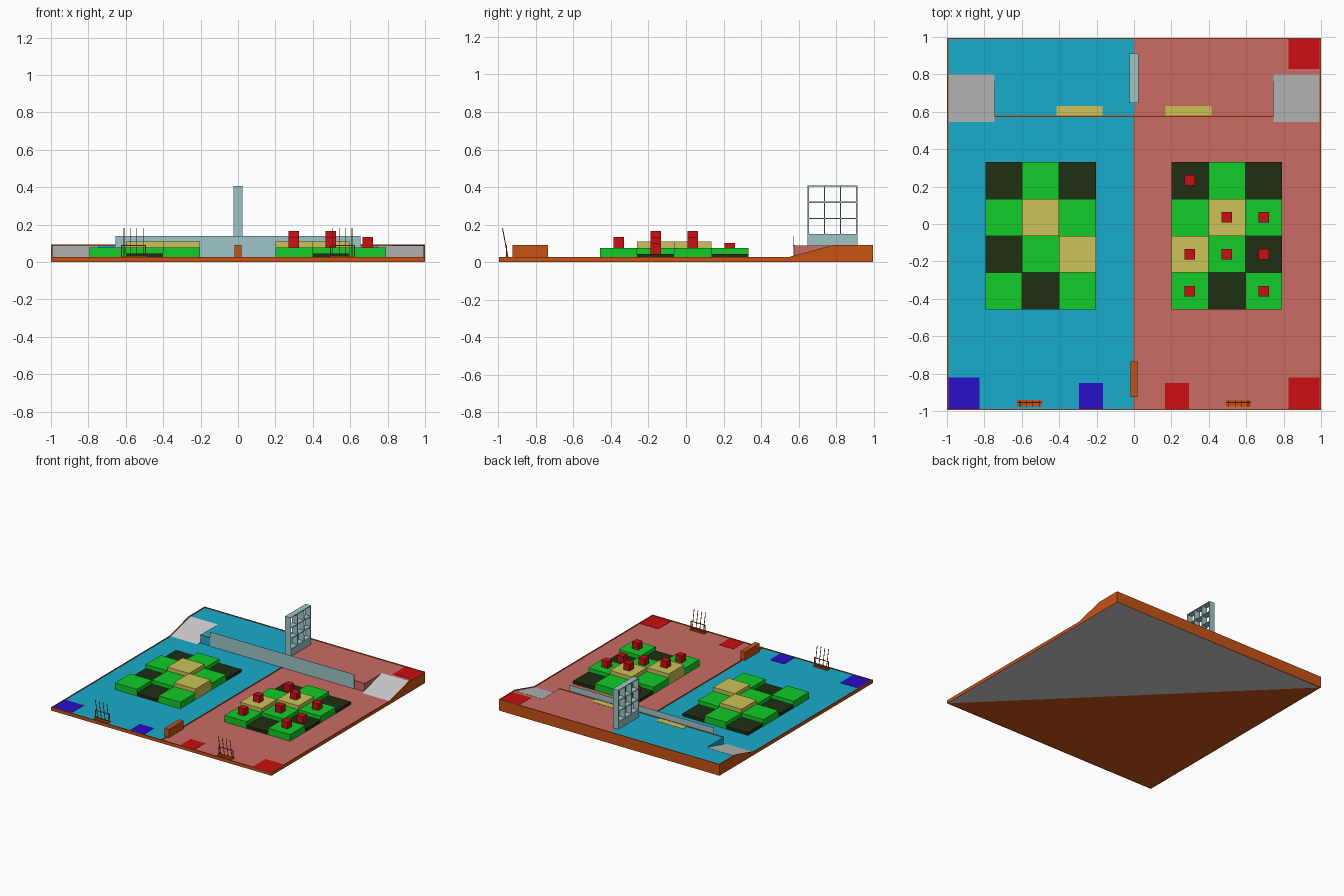
import bpy, bmesh
from mathutils import Vector

if "Cube" in bpy.data.objects:
    bpy.data.objects.remove(bpy.data.objects["Cube"])


def material(name, rgb):
    m = bpy.data.materials.new(name)
    lin = [((c / 255 + 0.055) / 1.055) ** 2.4 for c in rgb]
    m.diffuse_color = (*lin, 1)
    m.use_nodes = True
    m.node_tree.nodes["Principled BSDF"].inputs["Base Color"].default_value = m.diffuse_color
    return m


ORANGE = material("orange", (200, 82, 20))
BLUE = material("light_blue", (24, 172, 204))
PINK = material("pink", (202, 108, 100))
RED = material("red", (204, 14, 18))
NAVY = material("deep_blue", (42, 14, 200))
DARK = material("dark_green", (30, 46, 20))
GREEN = material("green", (18, 204, 40))
YELLOW = material("yellow", (204, 196, 88))
STEEL = material("pale_steel", (158, 198, 200))


def finish(name, bm, mat):
    bmesh.ops.recalc_face_normals(bm, faces=bm.faces)
    me = bpy.data.meshes.new(name)
    bm.to_mesh(me)
    bm.free()
    if mat:
        me.materials.append(mat)
    ob = bpy.data.objects.new(name, me)
    bpy.context.collection.objects.link(ob)
    return ob


def add_box(bm, x0, x1, y0, y1, z0, z1):
    vs = bmesh.ops.create_cube(bm, size=1)["verts"]
    bmesh.ops.scale(bm, vec=(abs(x1 - x0), y1 - y0, z1 - z0), verts=vs)
    bmesh.ops.translate(bm, vec=((x0 + x1) / 2, (y0 + y1) / 2, (z0 + z1) / 2), verts=vs)


def box(name, mat, *dims):
    bm = bmesh.new()
    add_box(bm, *dims)
    return finish(name, bm, mat)


def prism(name, mat, profile, x0, x1):
    """Extrude a (y, z) profile along x."""
    bm = bmesh.new()
    face = bm.faces.new([bm.verts.new((x0, y, z)) for y, z in profile])
    ext = bmesh.ops.extrude_face_region(bm, geom=[face])["geom"]
    moved = [v for v in ext if isinstance(v, bmesh.types.BMVert)]
    bmesh.ops.translate(bm, vec=(x1 - x0, 0, 0), verts=moved)
    return finish(name, bm, mat)


E = 0.995     # half depth
FLOOR = 0.022
DECK = 0.088
RIM = 0.007   # border thickness

# base slab and the grey half of its underside
box("base", ORANGE, -1 + RIM, 1 - RIM, -E, E, 0.001, 0.015)
bm = bmesh.new()
bm.faces.new([bm.verts.new(p) for p in ((1, -E, 0), (-1, E, 0), (1, E, 0))])
under = finish("underside_panel", bm, None)
if under.data.polygons[0].normal.z > 0:
    under.data.flip_normals()

# two mirrored halves: floor, raised deck, ramp, rim, rack
for s, side, floor_mat, pad_mat in ((-1, "left", BLUE, NAVY), (1, "right", PINK, RED)):
    def half(name, mat, x0, x1, *rest):
        return box(side + "_" + name, mat, s * x0, s * x1, *rest)

    inner = 1 - RIM
    half("floor", floor_mat, 0, inner, -E + RIM, 0.9, 0.012, FLOOR)
    half("deck", floor_mat, 0, 0.745, 0.575, E - RIM, FLOOR, DECK)
    half("deck_corner", floor_mat, 0.745, inner, 0.8, E - RIM, FLOOR, DECK)
    prism(side + "_ramp", None, [(0.545, FLOOR), (0.8, DECK + 0.001), (0.8, FLOOR)],
          s * 0.745, s * inner)
    prism(side + "_rim", ORANGE, [(-E, 0), (E, 0), (E, 0.093), (0.79, 0.093),
                                  (0.545, 0.027), (-E, 0.027)], s * inner, s)
    # coloured floor pads and deck marks
    half("corner_pad", pad_mat, 0.825, inner, -E + RIM, -0.82, FLOOR, FLOOR + 0.002)
    half("inner_pad", pad_mat, 0.165, 0.295, -E + RIM, -0.85, FLOOR, FLOOR + 0.002)
    half("deck_mark", YELLOW, 0.168, 0.414, 0.579, 0.63, DECK, DECK + 0.002)

    # pole rack: open frame with leaning poles
    bm = bmesh.new()
    x0, x1, t = 0.493, 0.625, 0.005
    xs = (x0, x1) if s > 0 else (-x1, -x0)
    for z in (0.028, 0.087):
        add_box(bm, *xs, -0.958, -0.953, z, z + t)
    add_box(bm, *xs, -0.975, -0.94, 0.022, 0.027)
    for x in (xs[0], xs[1] - t):
        add_box(bm, x, x + t, -0.958, -0.953, FLOOR, 0.09)
    finish(side + "_rack_frame", bm, ORANGE)
    bm = bmesh.new()
    foot, tip = Vector((0, -0.948, 0.024)), Vector((0, -0.977, 0.182))
    d = tip - foot
    for i in range(4):
        vs = bmesh.ops.create_cone(bm, cap_ends=True, segments=6, radius1=0.0025,
                                   radius2=0.0025, depth=d.length)["verts"]
        bmesh.ops.rotate(bm, verts=vs, matrix=d.to_track_quat('Z', 'Y').to_matrix())
        bmesh.ops.translate(bm, verts=vs,
                            vec=(foot + tip) / 2 + Vector((s * (0.507 + i * 0.0343), 0, 0)))
    finish(side + "_rack_poles", bm, ORANGE)

box("right_deck_pad", RED, 0.825, 1 - RIM, 0.83, E - RIM, DECK, DECK + 0.002)

# front and back rims, centre divider, deck edge strip
box("front_rim", ORANGE, -1, 1, -E, -E + RIM, 0, 0.027)
box("back_rim", ORANGE, -1, 1, E - RIM, E, 0, 0.093)
box("centre_line", ORANGE, -0.004, 0.004, -E, 0.575, 0.01, 0.027)
box("centre_block", ORANGE, -0.02, 0.02, -0.925, -0.735, FLOOR, 0.091)
box("deck_edge", ORANGE, -0.745, 0.745, 0.573, 0.58, 0.086, 0.091)
box("deck_wall", STEEL, -0.655, 0.655, 0.571, 0.573, FLOOR, 0.14)

# stepped block fields, rows from back to front
STEP = {"D": (DARK, 0.045), "G": (GREEN, 0.077), "Y": (YELLOW, 0.109)}
FIELDS = {"left": (-0.795, ("DGD", "GYG", "DGY", "GDG")),
          "right": (0.2, ("DGD", "GYG", "YGD", "GDG"))}
CUBES = {(0, 0), (1, 1), (1, 2), (2, 0), (2, 1), (2, 2), (3, 0), (3, 2)}
P = 0.1975
for side, (xo, rows) in FIELDS.items():
    for r, row in enumerate(rows):
        for c, key in enumerate(row):
            mat, top = STEP[key]
            x, y = xo + c * P, 0.332 - r * P
            box(f"{side}_block_{r}_{c}", mat, x, x + P, y - P, y, FLOOR, top)
            # small red cubes on the right field
            if side == "right" and (r, c) in CUBES:
                cx, cy, h = x + P / 2, y - P / 2, 0.028
                box(f"red_cube_{r}_{c}", RED, cx - h, cx + h, cy - h, cy + h, top, top + 2 * h)

# upright three by three shelf grid on its plinth
box("grid_plinth", STEEL, -0.025, 0.025, 0.648, 0.912, DECK, 0.145)
bm = bmesh.new()
t = 0.006
for i in range(4):
    y = 0.648 + i * (0.264 - t) / 3
    z = 0.145 + i * (0.263 - t) / 3
    add_box(bm, -0.025, 0.025, y, y + t, 0.145, 0.408)
    add_box(bm, -0.0245, 0.0245, 0.649, 0.911, z, z + t)
finish("shelf_grid", bm, STEEL)
